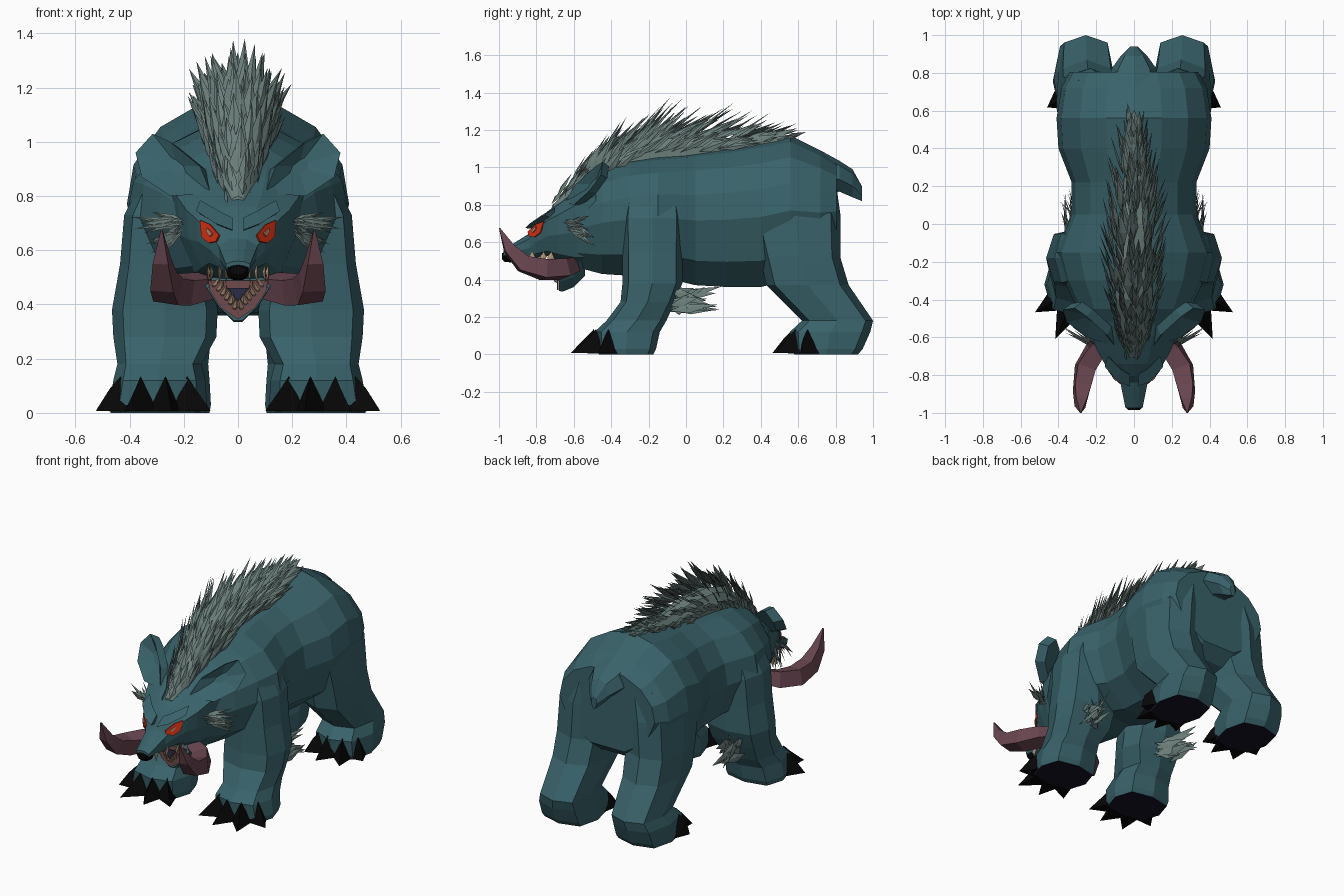
import bpy, bmesh, math, random
from mathutils import Vector as V

random.seed(4)
cube = bpy.data.objects.get("Cube")
if cube:
    bpy.data.objects.remove(cube)


def material(name, rgb):
    m = bpy.data.materials.new(name)
    m.use_nodes = True
    m.diffuse_color = (*rgb, 1)
    m.node_tree.nodes["Principled BSDF"].inputs["Base Color"].default_value = (*rgb, 1)
    return m


HIDE = material("teal hide", (.04, .122, .143))
MANE = material("grey green fur", (.145, .21, .197))
TUSK = material("mauve tusk", (.14, .06, .08))
BLACK = material("black claw", (.002, .002, .002))
SOLE = material("dark sole", (.008, .006, .018))
RED = material("red eye", (.62, .03, .006))
PALE = material("pale pupil", (.5, .19, .13))
GUM = material("pink gum", (.16, .07, .075))
TOOTH = material("tan tooth", (.45, .3, .2))
THROAT = material("dark blue throat", (.025, .025, .06))


def finish(name, bm, mats, mirror=False, rule=None):
    """Turn a bmesh into a flat shaded object, optionally mirrored in x."""
    bmesh.ops.recalc_face_normals(bm, faces=bm.faces)
    if rule:
        for f in bm.faces:
            f.material_index = rule(f)
    me = bpy.data.meshes.new(name)
    bm.to_mesh(me)
    bm.free()
    for m in mats:
        me.materials.append(m)
    ob = bpy.data.objects.new(name, me)
    bpy.context.scene.collection.objects.link(ob)
    if mirror:
        ob.modifiers.new("mirror", "MIRROR").use_mirror_merge = False
    return ob


def loft(name, rings, mats, mirror=False, rule=None):
    """Skin a list of equal sized rings and cap both ends."""
    bm = bmesh.new()
    rows = [[bm.verts.new(p) for p in r] for r in rings]
    n = len(rows[0])
    for a, b in zip(rows, rows[1:]):
        for i in range(n):
            bm.faces.new((a[i], a[(i + 1) % n], b[(i + 1) % n], b[i]))
    bm.faces.new(rows[0])
    bm.faces.new(rows[-1])
    return finish(name, bm, mats, mirror, rule)


def section(y, w, top, bottom, shape):
    """Symmetric ring across the body; shape holds (width, height) fractions."""
    half = [(x * w, y, bottom + h * (top - bottom)) for x, h in shape]
    return half + [(-x, yy, z) for x, yy, z in reversed(half) if x > 0]


def oval(z, cx, cy, rx, ry):
    """Eight sided horizontal ring for the legs."""
    pts = []
    for i in range(8):
        a = i * math.pi / 4
        k = 1.12 if i % 2 else 1
        pts.append((cx + rx * k * math.cos(a), cy + ry * k * math.sin(a), z))
    return pts


def add_spike(bm, base, tip, side, width, lift):
    """Leaf shaped spike with a raised ridge."""
    base, tip, side = V(base), V(tip), V(side).normalized()
    mid = base.lerp(tip, .4)
    up = side.cross(tip - base).normalized() * lift
    b, t, l, r, u, d = [bm.verts.new(p) for p in (
        base, tip, mid - side * width, mid + side * width, mid + up, mid - up * .4)]
    for f in ((b, l, u), (b, u, r), (t, u, l), (t, r, u),
              (b, d, l), (b, r, d), (t, l, d), (t, d, r)):
        bm.faces.new(f)


def plate(name, outline, normal, depth, mat, mirror=False):
    """Thin flat panel extruded along its normal."""
    off = V(normal).normalized() * depth
    pts = [V(p) for p in outline]
    return loft(name, [pts, [p + off for p in pts]], [mat], mirror)


# Body
BODY = ((0, 1), (.36, .955), (.70, .85), (.94, .67), (1, .48), (.8, .18), (.35, 0))
loft("body", [section(*r, BODY) for r in (
    (-.60, .20, .88, .47), (-.45, .30, 1.0, .43), (-.30, .37, 1.05, .42),
    (-.15, .41, 1.07, .42), (.05, .33, 1.09, .37), (.22, .33, 1.11, .36),
    (.40, .40, 1.14, .36), (.56, .41, 1.17, .40), (.72, .385, 1.09, .45),
    (.805, .34, 1.03, .52))], [HIDE])

# Tail
loft("tail", [section(*r, ((0, 1), (.7, .85), (1, .4), (.4, 0))) for r in (
    (.72, .14, 1.09, .86), (.82, .12, 1.035, .87), (.89, .07, .99, .84), (.94, .02, .9, .82))], [HIDE])

# Head, brows and snout
HEAD = ((0, 1), (.45, .97), (1, .8), (.95, .45), (.7, .12), (.35, 0))
loft("head", [section(*r, HEAD) for r in (
    (-.48, .25, .95, .46), (-.59, .225, .88, .47), (-.68, .19, .81, .50),
    (-.74, .155, .765, .525), (-.805, .105, .70, .515), (-.84, .072, .645, .505),
    (-.975, .045, .56, .505))], [HIDE])
loft("brow_ridges", [[(.02, -.86, .675), (.02, -.80, .72), (.02, -.79, .67)],
                     [(.085, -.835, .70), (.07, -.77, .745), (.07, -.76, .69)],
                     [(.155, -.755, .745), (.14, -.70, .785), (.12, -.71, .72)]], [HIDE], True)
loft("nose", [section(*r, HEAD) for r in (
    (-.925, .042, .535, .49), (-.97, .044, .548, .495), (-.985, .03, .54, .51))], [BLACK])

# Open lower jaw with gum and teeth
JAW = ((0, 1), (.7, 1), (1, .85), (.6, .35), (.12, 0))
loft("lower_jaw", [section(*r, JAW) for r in (
    (-.54, .13, .53, .42), (-.60, .13, .51, .36), (-.66, .125, .50, .335), (-.68, .115, .48, .34))], [HIDE])
plate("gum", [(-.11, -.681, .488), (.11, -.681, .488), (.104, -.681, .45), (.063, -.681, .388),
              (0, -.681, .345), (-.063, -.681, .388), (-.104, -.681, .45)], (0, -1, 0), .008, GUM)
plate("throat", [(-.04, -.688, .46), (.04, -.688, .46), (.0, -.688, .40)], (0, -1, 0), .008, THROAT)
bm = bmesh.new()
for i in range(6):
    t = (i + .4) / 6
    x, z = .1 * (1 - t), .465 - .1 * t
    add_spike(bm, (x, -.68, z), (x * .7, -.72, z + .05), (1, 0, -.5), .015, .01)
for x, y in ((.112, -.72), (.1, -.76), (.07, -.82), (.045, -.89)):
    add_spike(bm, (x, y, .55), (x, y - .01, .475), (0, 1, 0), .018, .01)
finish("teeth", bm, [TOOTH], True)


# Slanted eyes lying against the sides of the brow
def eye(name, outline, shift, mat):
    n = V((.72, -.68, .15))
    pts = [(x, (.72 * x + .15 * z - .718 - shift) / .68, z) for x, z in outline]
    plate(name, pts, n, .008, mat, True)


eye("eyes", ((.066, .655), (.076, .632), (.105, .626), (.13, .65), (.135, .71), (.1, .695)), 0, RED)
eye("pupils", ((.09, .66), (.1, .65), (.112, .668), (.11, .682)), .007, PALE)

# Ears: cupped leaf with a thicker back
front = [V(p) for p in ((.10, -.65, .81), (.25, -.60, .80), (.355, -.52, .87),
                        (.378, -.455, .96), (.315, -.445, 1.03), (.25, -.49, 1.0), (.14, -.59, .91))]
hollow = sum(front, V()) / len(front) + V((-.02, .035, 0))
loft("ears", [[p.lerp(hollow, .75) + V((-.01, .01, 0)) for p in front], front,
              [p.lerp(hollow, .12) + V((-.03, .04, -.01)) for p in front]], [HIDE], True)

# Tusks: four sided curved horn
path = [(V(p), r) for p, r in (((.11, -.61, .47), .05), ((.20, -.66, .455), .06),
        ((.258, -.76, .453), .062), ((.275, -.87, .485), .054),
        ((.282, -.945, .565), .036), ((.282, -.997, .675), .004))]
rings = []
for i, (p, r) in enumerate(path):
    d = (path[min(i + 1, 5)][0] - path[max(i - 1, 0)][0]).normalized()
    s = d.cross(V((0, -.4, 1))).normalized()
    t = s.cross(d)
    rings.append([p + (s * a + t * b) * r for a, b in ((.8, .8), (-.8, .8), (-.8, -.8), (.8, -.8))])
loft("tusks", rings, [TUSK], True)

# Legs with feet and dark soles
sole_rule = lambda f: int(f.normal.z < -.8 and f.calc_center_median().z < .05)
loft("front_legs", [oval(*r) for r in (
    (.0, .295, -.32, .175, .145), (.03, .295, -.32, .18, .16), (.12, .29, -.315, .17, .175),
    (.18, .29, -.265, .155, .16), (.28, .27, -.205, .19, .145), (.38, .27, -.18, .195, .16),
    (.55, .275, -.18, .16, .16), (.73, .265, -.18, .155, .165), (.85, .24, -.18, .12, .15),
    (.97, .18, -.18, .07, .1))], [HIDE, SOLE], True, sole_rule)
loft("rear_legs", [oval(*r) for r in (
    (.0, .265, .75, .16, .17), (.03, .265, .755, .165, .19), (.12, .265, .77, .16, .215),
    (.18, .255, .81, .145, .19), (.37, .25, .65, .16, .22), (.52, .245, .61, .165, .215),
    (.75, .23, .58, .165, .245), (.93, .19, .61, .13, .19))],
    [HIDE, SOLE], True, sole_rule)


# Claws: wedges fanned around the front of each foot
def claws(name, cx, cy, spread):
    bm = bmesh.new()
    for deg, reach in spread:
        a = math.radians(deg)
        out, side = V((math.sin(a), -math.cos(a), 0)), V((math.cos(a), math.sin(a), 0))
        root = V((cx, cy, 0)) + out * .14
        low = V((0, 0, .005))
        pts = [root + side * .06 + low, root - side * .06 + low,
               root + out * .02 + V((0, 0, .135)), root + out * (reach - .14) + V((0, 0, .008)),
               root + out * .065 + V((0, 0, .09))]
        r, l, top, tip, knuckle = [bm.verts.new(p) for p in pts]
        for f in ((r, l, top), (l, knuckle, top), (top, knuckle, r),
                  (l, tip, knuckle), (knuckle, tip, r), (l, r, tip)):
            bm.faces.new(f)
    finish(name, bm, [BLACK], True)


claws("front_claws", .295, -.335, ((-42, .29), (-10, .285), (24, .3), (60, .265)))
claws("rear_claws", .265, .73, ((-38, .26), (-8, .27), (26, .275), (60, .225)))

# Mane: low crest covered with broad spikes leaning back
CREST = [(-.71, .04, .74, .81), (-.56, .09, .86, .97), (-.40, .115, .96, 1.11), (-.22, .115, 1.04, 1.17),
         (0, .10, 1.06, 1.19), (.18, .07, 1.08, 1.17), (.36, .045, 1.1, 1.16), (.5, .025, 1.12, 1.17)]
loft("mane_crest", [section(y, w * .85, top - .01, low, ((0, 1), (.6, .85), (1, .4), (1, 0)))
                    for y, w, low, top in CREST], [MANE])
bm = bmesh.new()
ROWS = 32
for row in range(ROWS):
    t = row / (ROWS - 1) * (len(CREST) - 1.01)
    i = int(t)
    a, b = V(CREST[i]), V(CREST[i + 1])
    y, w, low, top = a.lerp(b, t - i)
    back = V((0, b[0] - a[0], b[3] - a[3])).normalized()
    swell = math.sin(math.pi * row / (ROWS - 1))
    size = .12 + .12 * swell
    count = 2 + round(w * 48)
    for k in range(count):
        ang = math.radians(-92 + 184 * (k + random.uniform(.2, .8)) / count)
        out = V((math.sin(ang), 0, math.cos(ang)))
        p = V((w * out.x, y + random.uniform(-.02, .02), low + (top - low) * max(.15, out.z)))
        rise = (.25 + .65 * swell) * random.uniform(.5, 1.15)
        d = (back + (out * .5 + V((0, 0, .5))) * rise).normalized()
        add_spike(bm, p, p + d * size * random.uniform(.8, 1.2),
                  back.cross(out), random.uniform(.018, .027), .008)
finish("mane_spikes", bm, [MANE])


# Fur tufts on cheeks and elbows
def tuft(name, base, root, centre, jitter, count, width):
    bm = bmesh.new()
    for k in range(count):
        tip = V([c + random.uniform(-j, j) for c, j in zip(centre, jitter)])
        p = V([c + random.uniform(-j, j) for c, j in zip(base, root)])
        add_spike(bm, p, tip, (tip - p).cross(V((1, -.5, .3))), width, .006)
    finish(name, bm, [MANE], True)


tuft("cheek_tufts_upper", (.2, -.64, .71), (.02, .02, .02), (.35, -.55, .70), (.05, .04, .045), 11, .013)
tuft("cheek_tufts_lower", (.2, -.62, .68), (.02, .02, .02), (.33, -.51, .60), (.04, .04, .04), 10, .013)
tuft("elbow_tufts", (.29, -.08, .28), (.08, .02, .06), (.33, .09, .30), (.07, .1, .07), 26, .027)
